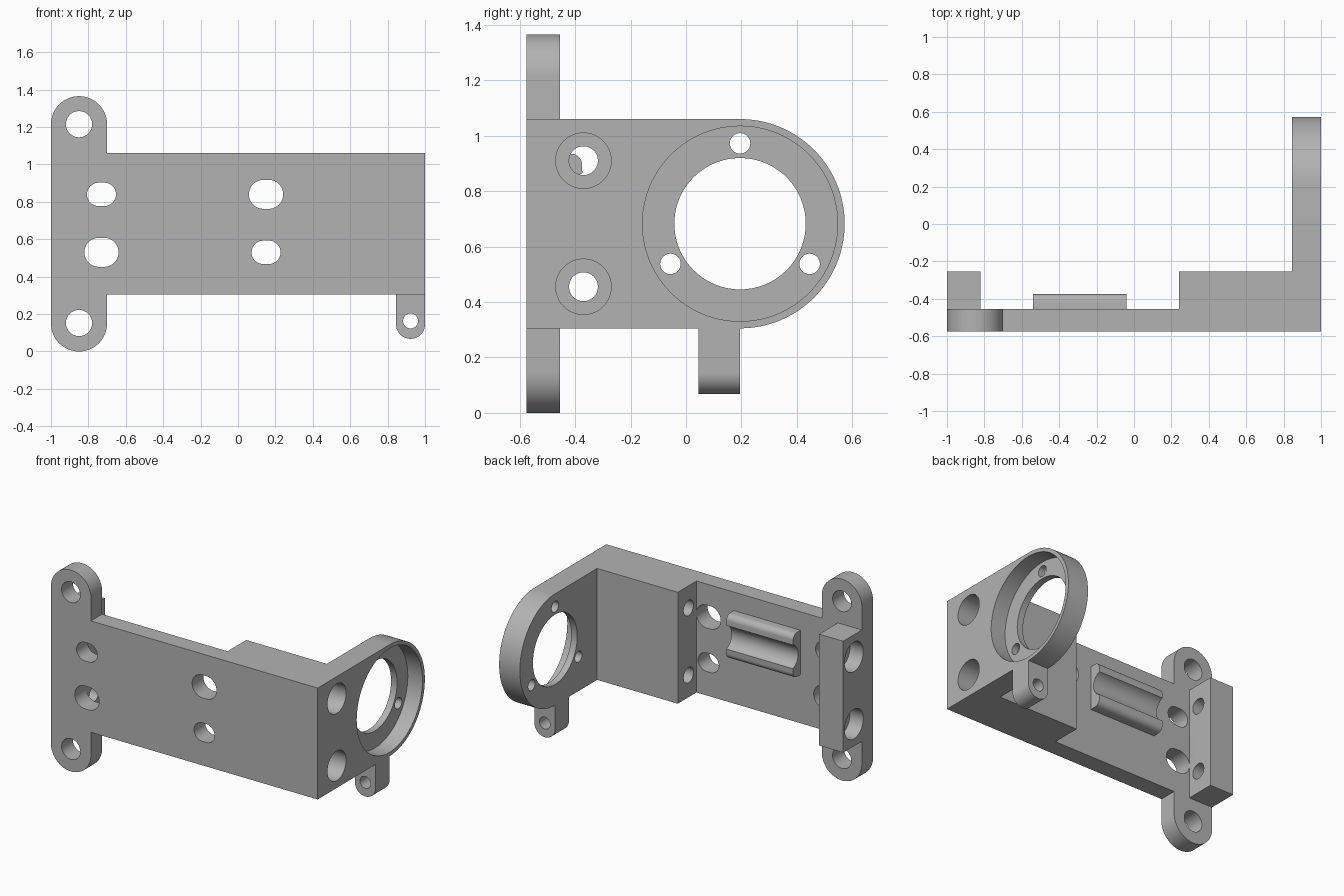
import bpy, bmesh
from math import sin, cos, pi, radians
from mathutils import Vector

cube = bpy.data.objects.get("Cube")
if cube:
    bpy.data.objects.remove(cube, do_unlink=True)

grey = bpy.data.materials.new("plain grey")
grey.use_nodes = True
colour = (0.45, 0.45, 0.45, 1)
grey.diffuse_color = colour
grey.node_tree.nodes["Principled BSDF"].inputs["Base Color"].default_value = colour

# Axis order used to lift a 2D outline (u, v) plus a depth w into 3D
LIFT = {"x": lambda u, v, w: (w, u, v),
        "y": lambda u, v, w: (u, w, v),
        "z": lambda u, v, w: (u, v, w)}


def prism(name, outline, axis, start, end):
    """Extrude a flat outline along an axis."""
    bm = bmesh.new()
    lift = LIFT[axis]
    face = bm.faces.new([bm.verts.new(lift(u, v, start)) for u, v in outline])
    grown = bmesh.ops.extrude_face_region(bm, geom=[face])["geom"]
    shift = Vector(lift(0, 0, end - start))
    bmesh.ops.translate(bm, vec=shift,
                        verts=[g for g in grown if isinstance(g, bmesh.types.BMVert)])
    bmesh.ops.recalc_face_normals(bm, faces=bm.faces)
    mesh = bpy.data.meshes.new(name)
    bm.to_mesh(mesh)
    bm.free()
    mesh.materials.append(grey)
    obj = bpy.data.objects.new(name, mesh)
    bpy.context.collection.objects.link(obj)
    return obj


def arc(u, v, r, a, b, n=32):
    return [(u + r * cos(radians(a + (b - a) * i / n)),
             v + r * sin(radians(a + (b - a) * i / n))) for i in range(n + 1)]


def circle(u, v, r, n=64):
    return arc(u, v, r, 0, 360, n)[:-1]


def slot(u, v, width, height):
    r, half = height / 2, (width - height) / 2
    return arc(u + half, v, r, -90, 90) + arc(u - half, v, r, 90, 270)


def combine(target, tool, operation):
    """Join or cut with a helper solid, then discard it."""
    tool.hide_render = True
    mod = target.modifiers.new("shape", "BOOLEAN")
    mod.operation, mod.solver, mod.object = operation, "EXACT", tool
    bpy.context.view_layer.objects.active = target
    bpy.ops.object.modifier_apply(modifier=mod.name)
    bpy.data.objects.remove(tool, do_unlink=True)


def smooth(obj):
    bpy.ops.object.select_all(action="DESELECT")
    obj.select_set(True)
    bpy.context.view_layer.objects.active = obj
    bpy.ops.object.shade_smooth_by_angle(angle=radians(30))


FRONT, PLATE, STEP = -0.575, -0.455, -0.255
LOW, HIGH, MID = 0.305, 1.06, 0.6825
RING_Y, WALL = 0.195, 0.845

# Main body: plate, stepped blocks and side wall in one footprint
bracket = prism("bracket", [
    (-1, FRONT), (1, FRONT), (1, RING_Y), (WALL, RING_Y), (WALL, STEP),
    (0.24, STEP), (0.24, PLATE), (-0.82, PLATE), (-0.82, STEP), (-1, STEP)],
    "z", LOW, HIGH)

# Rounded ears above and below the plate
ears = arc(-0.85, 1.215, 0.15, 0, 180) + arc(-0.85, 0.15, 0.15, 180, 360)
combine(bracket, prism("ears", ears, "y", FRONT, PLATE), "UNION")

# Rounded end of the side wall
end = arc(RING_Y, MID, HIGH - MID, -90, 90, 64) + [(0, HIGH), (0, LOW)]
combine(bracket, prism("wall_end", end, "x", WALL, 1), "UNION")

# Small hanging tab
tab = arc(0.9225, 0.145, 0.0775, 180, 360) + [(1, 0.32), (WALL, 0.32)]
combine(bracket, prism("tab", tab, "y", 0.045, RING_Y), "UNION")

cuts = []
# Round ear holes, tab hole and the four slots
for z in (0.152, 1.215):
    cuts.append((circle(-0.85, z, 0.07), "y", -0.7, -0.4))
cuts.append((circle(0.9225, 0.163, 0.04), "y", 0, 0.3))
for x, z, w, h in ((-0.73, 0.84, 0.155, 0.125), (-0.73, 0.53, 0.183, 0.155),
                   (0.15, 0.84, 0.183, 0.155), (0.15, 0.53, 0.155, 0.125)):
    cuts.append((slot(x, z, w, h), "y", -0.7, -0.4))

# Counterbored cross holes through both blocks
for z in (0.455, 0.91):
    cuts.append((circle(-0.37, z, 0.052), "x", 0.1, 1.1))
    cuts.append((circle(-0.37, z, 0.1), "x", 0.4, 1.1))
    cuts.append((circle(-0.37, z, 0.052), "x", -1.1, -0.7))
    cuts.append((circle(-0.37, z, 0.1), "x", -1.1, -0.9))

# Round recess with its centre opening and three fixing holes
cuts.append((circle(RING_Y, MID, 0.352, 96), "x", 0.89, 1.1))
cuts.append((circle(RING_Y, MID, 0.237, 96), "x", 0.7, 1.1))
for angle in (90, 210, 330):
    y, z = arc(RING_Y, MID, 0.29, angle, angle, 1)[0]
    cuts.append((circle(y, z, 0.037, 32), "x", 0.7, 1.1))

for outline, axis, a, b in cuts:
    combine(bracket, prism("cutter", outline, axis, a, b), "DIFFERENCE")
smooth(bracket)

# Grooved cable rest on the back of the plate
rest_z, crest = 0.785, -0.375
profile = [(PLATE - 0.01, rest_z + 0.15)]
profile += arc(crest - 0.04, rest_z + 0.11, 0.04, 90, 0, 10)
profile += arc(crest + 0.03, rest_z, 0.085, 110, 250, 20)
profile += arc(crest - 0.04, rest_z - 0.11, 0.04, 0, -90, 10)
profile += [(PLATE - 0.01, rest_z - 0.15)]
smooth(prism("cable_rest", profile, "x", -0.54, -0.04))
